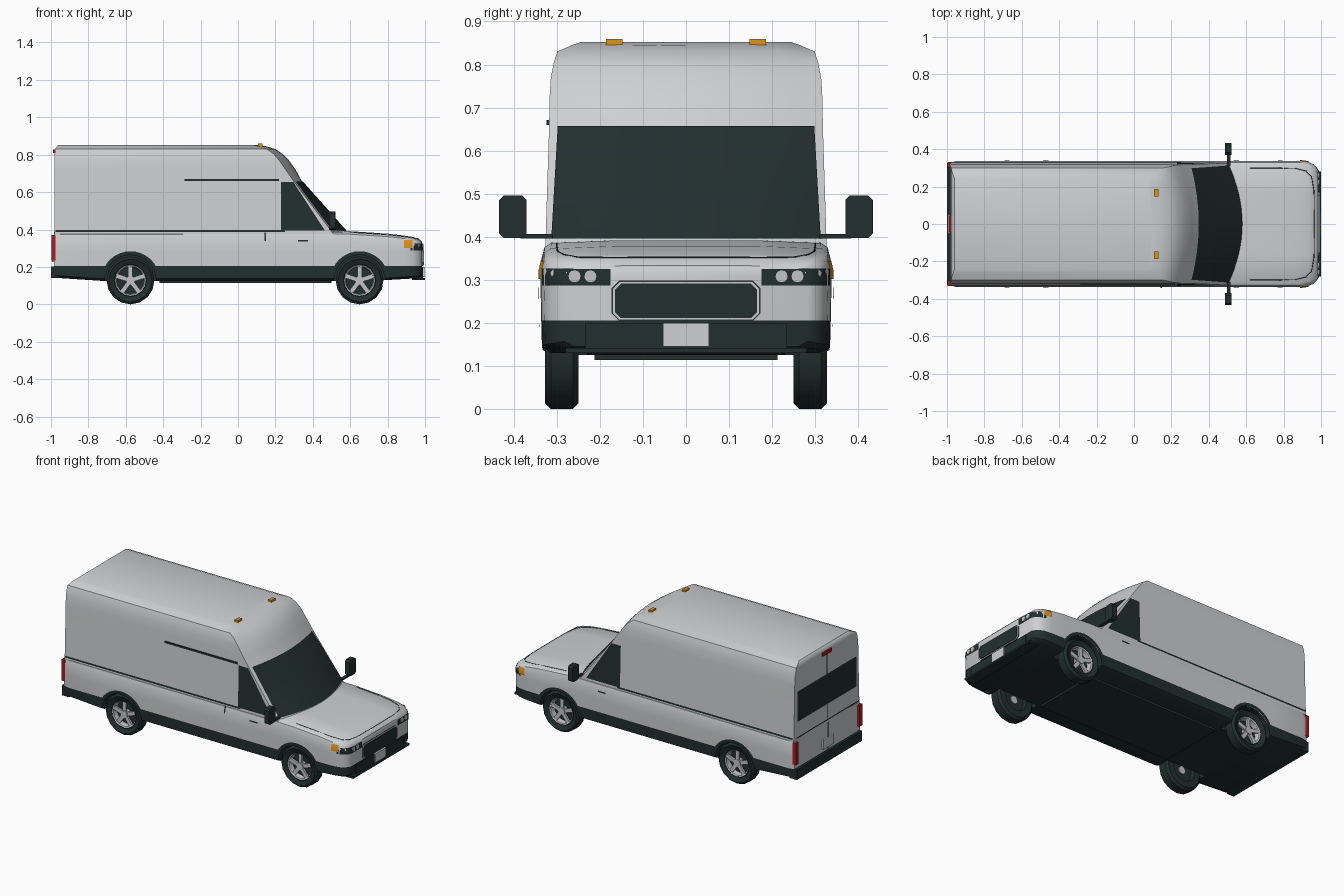
import bpy, bmesh, math
from mathutils import Vector, Matrix
from mathutils.bvhtree import BVHTree

if "Cube" in bpy.data.objects:
    bpy.data.objects.remove(bpy.data.objects["Cube"])


def material(name, rgb):
    m = bpy.data.materials.new(name)
    m.use_nodes = True
    m.diffuse_color = (*rgb, 1)
    m.node_tree.nodes["Principled BSDF"].inputs["Base Color"].default_value = (*rgb, 1)
    return m


PAINT = material("pale grey paint", (0.62, 0.63, 0.64))
DARK = material("dark trim", (0.016, 0.028, 0.028))
AMBER = material("amber lens", (0.72, 0.3, 0.015))
RED = material("red lens", (0.4, 0.012, 0.015))
SILVER = material("silver", (0.55, 0.56, 0.58))


def finish(name, bm, mats, smooth=None, recalc=True):
    if recalc:
        bmesh.ops.recalc_face_normals(bm, faces=bm.faces)
    mesh = bpy.data.meshes.new(name)
    bm.to_mesh(mesh)
    ob = bpy.data.objects.new(name, mesh)
    bpy.context.collection.objects.link(ob)
    for m in mats:
        mesh.materials.append(m)
    if smooth:
        shade(ob, smooth)
    return ob


def shade(ob, angle):
    bpy.ops.object.select_all(action="DESELECT")
    ob.select_set(True)
    bpy.context.view_layer.objects.active = ob
    bpy.ops.object.shade_smooth_by_angle(angle=math.radians(angle))


def box(name, mat, x, y, z):
    """Box from (low, high) pairs on each axis."""
    bm = bmesh.new()
    size = [b - a for a, b in (x, y, z)]
    mid = [(a + b) / 2 for a, b in (x, y, z)]
    bmesh.ops.create_cube(bm, size=1, matrix=Matrix.Translation(mid) @ Matrix.Diagonal((*size, 1)))
    return finish(name, bm, [mat])


def cylinder(name, mat, axis, centre, r, depth, sides=12):
    bm = bmesh.new()
    rot = Vector((0, 0, 1)).rotation_difference(Vector(axis)).to_matrix().to_4x4()
    bmesh.ops.create_cone(bm, cap_ends=True, segments=sides, radius1=r, radius2=r, depth=depth,
                          matrix=Matrix.Translation(centre) @ rot)
    return finish(name, bm, [mat], 35)


def skin(bm, rings, closed=True):
    """Join successive rings of points with quads."""
    rows = [[bm.verts.new(p) for p in ring] for ring in rings]
    n = len(rows[0])
    for a, b in zip(rows, rows[1:]):
        for i in range(n if closed else n - 1):
            j = (i + 1) % n
            bm.faces.new((a[i], a[j], b[j], b[i]))
    return rows


def chamfered_plate(name, mat, x0, x1, w, z0, z1, c, y0=0):
    """Upright plate facing along x, with cut corners."""
    half = [(w - c, z0), (w, z0 + c), (w, z1 - c), (w - c, z1)]
    outline = half + [(-y, z) for y, z in reversed(half)]
    bm = bmesh.new()
    rows = skin(bm, [[(x, y0 + y, z) for y, z in outline] for x in (x0, x1)])
    for row in rows:
        bm.faces.new(row)
    finish(name, bm, [mat])


# Lower body: cross-sections along its length (x, half width, bottom, top)
def section(x, w, low, top):
    half = [(w * 0.92, low), (w * 0.99, low + 0.012), (w * 0.995, 0.205), (w, 0.285),
            (w, 0.7 * top + 0.07), (w * 0.975, top - 0.016), (w * 0.93, top - 0.006), (w * 0.5, top)]
    return [(x, y, z) for y, z in half] + [(x, -y, z) for y, z in reversed(half)]


stations = [(-0.985, 0.328, 0.145, 0.39), (-0.95, 0.337, 0.14, 0.39), (-0.72, 0.337, 0.125, 0.39),
            (0.5, 0.337, 0.125, 0.392), (0.6, 0.337, 0.125, 0.391), (0.8, 0.338, 0.13, 0.378),
            (0.885, 0.337, 0.135, 0.368), (0.935, 0.33, 0.138, 0.36), (0.968, 0.312, 0.14, 0.35),
            (0.985, 0.285, 0.145, 0.333)]
bm = bmesh.new()
rows = skin(bm, [section(*s) for s in stations])
for row in (rows[0], rows[-1]):
    for i in range(len(row) // 2 - 1):
        bm.faces.new((row[i], row[i + 1], row[-2 - i], row[-1 - i]))
for f in bm.faces:
    f.material_index = int(f.calc_center_median().z < 0.205)
lower_body = finish("lower_body", bm, [PAINT, DARK])
trees = [BVHTree.FromBMesh(bm)]

# Upper body: horizontal slices (z, half width, front corner x, front centre x, rear x)
slices = [(0.37, 0.327, 0.515, 0.597, -0.98), (0.655, 0.318, 0.3, 0.343, -0.98),
          (0.72, 0.317, 0.255, 0.308, -0.98), (0.77, 0.314, 0.22, 0.272, -0.98),
          (0.805, 0.307, 0.19, 0.238, -0.98), (0.83, 0.299, 0.155, 0.2, -0.978),
          (0.845, 0.265, 0.115, 0.15, -0.968), (0.852, 0.245, 0.075, 0.1, -0.96)]
bm = bmesh.new()
rings = []
for z, w, edge, mid, rear in slices:
    arc = [k / 4 for k in range(-4, 5)]
    rings.append([(rear, -w, z)] + [(edge + (mid - edge) * (1 - t * t), w * t, z) for t in arc] + [(rear, w, z)])
rows = skin(bm, rings)
bm.faces.new(rows[0])
bm.faces.new(rows[-1])
upper_body = finish("upper_body", bm, [PAINT], 38)
trees.append(BVHTree.FromBMesh(bm))

# Wheel wells cut from the lower body
WHEELS = [("rear", -0.575), ("front", 0.65)]
SIDES = [("left", 1), ("right", -1)]
for end, x in WHEELS:
    for side, s in SIDES:
        cutter = cylinder("well_cutter", PAINT, (0, 1, 0), (x, s * 0.33, 0.128), 0.138, 0.2, 20)
        cutter.data.materials.append(DARK)
        for p in cutter.data.polygons:
            p.material_index = 1
        cutter.hide_render = True
        mod = lower_body.modifiers.new("well", "BOOLEAN")
        mod.operation, mod.solver, mod.object = "DIFFERENCE", "EXACT", cutter
        bpy.context.view_layer.objects.active = lower_body
        bpy.ops.object.modifier_apply(modifier=mod.name)
        bpy.data.objects.remove(cutter)
shade(lower_body, 35)


def drop(d, a, b, lift):
    """Project a 2D point onto the body, looking against direction d."""
    d = Vector(d)
    start = Vector((a, b, 0)) if d.z else Vector((a, 0, b)) if d.y else Vector((0, a, b))
    start += d * 3
    # A tiny nudge catches rays that slip between two faces
    for nudge in (0, 0.0004, -0.0004):
        origin = start + Vector((nudge, nudge, nudge))
        hits = [h for h in (t.ray_cast(origin, -d) for t in trees) if h[0]]
        if hits:
            break
    loc, normal = min(hits, key=lambda h: h[3])[:2]
    return loc + normal * (lift if normal.dot(d) > 0 else -lift)


def panel(name, mat, d, shape, nu=1, nv=1, lift=0.003):
    """Thin panel on the body: shape is four corners or a function of u, v."""
    if not callable(shape):
        p, q, r, s = [Vector(c) for c in shape]
        shape = lambda u, v: p.lerp(q, u).lerp(s.lerp(r, u), v)
    bm = bmesh.new()
    skin(bm, [[drop(d, *shape(i / nu, j / nv), lift) for i in range(nu + 1)] for j in range(nv + 1)], False)
    bm.normal_update()
    for f in bm.faces:
        if f.normal.dot(Vector(d)) < 0:
            f.normal_flip()
    return finish(name, bm, [mat], 40, False)


def rect(a0, a1, b0, b1):
    return [(a0, b0), (a1, b0), (a1, b1), (a0, b1)]


def arch(x):
    """Ring segment over a wheel, kept above the sill's lower edge."""
    def shape(u, v):
        a, r = 0.25 + (math.pi - 0.5) * u, 0.136 + 0.02 * v
        return x + r * math.cos(a), 0.128 + r * math.sin(a)
    return shape


FRONT, BACK = (1, 0, 0), (-1, 0, 0)

# Glass and seams
panel("windscreen", DARK, FRONT, [(-0.312, 0.393), (0.312, 0.393), (0.297, 0.655), (-0.297, 0.655)], 16, 4, 0.004)
panel("rear_window", DARK, BACK, rect(-0.295, 0.295, 0.49, 0.68))
panel("rear_door_seam", DARK, BACK, rect(-0.004, 0.004, 0.4, 0.825), lift=0.005)
panel("rear_lower_seam", DARK, BACK, rect(-0.004, 0.004, 0.21, 0.38), lift=0.005)
panel("rear_waist_seam", DARK, BACK, rect(-0.31, 0.31, 0.391, 0.398), lift=0.008)
for side, s in SIDES:
    d = (0, s, 0)
    panel(side + "_door_window", DARK, d, [(0.23, 0.394), (0.465, 0.394), (0.295, 0.655), (0.23, 0.655)], 2, 2)
    panel(side + "_waist_seam", DARK, d, rect(-0.975, 0.25, 0.387, 0.398), 4, 1, 0.004)
    panel(side + "_door_handle", DARK, d, rect(0.32, 0.375, 0.335, 0.344), lift=0.006)
    for end, x in WHEELS:
        panel(f"{end}_{side}_arch", DARK, d, arch(x), 14, 1, 0.005)
    # Headlamp cluster
    panel(side + "_lamp_band", DARK, FRONT, rect(s * 0.175, s * 0.332, 0.287, 0.325), 10, 2)
    panel(side + "_turn_signal", AMBER, d, rect(0.887, 0.933, 0.302, 0.341), 1, 2, 0.006)
    for y in (0.222, 0.259):
        cylinder(side + "_headlamp", SILVER, FRONT, (0.988, s * y, 0.308), 0.015, 0.009)
    # Tail lamp, roof marker and mirror
    box(side + "_tail_lamp", RED, (-0.998, -0.975), sorted((s * 0.303, s * 0.331)), (0.235, 0.37))
    box(side + "_roof_marker", AMBER, (0.107, 0.13), sorted((s * 0.147, s * 0.186)), (0.838, 0.859))
    chamfered_plate(side + "_mirror", DARK, 0.487, 0.52, 0.032, 0.397, 0.496, 0.011, s * 0.402)
    box(side + "_mirror_arm", DARK, (0.497, 0.515), sorted((s * 0.31, s * 0.385)), (0.396, 0.406))

# Sliding door hardware on one side
box("sliding_door_rail", DARK, (-0.285, 0.22), (-0.324, -0.312), (0.66, 0.671))
panel("sliding_door_handle", DARK, (0, -1, 0), rect(0.141, 0.15, 0.338, 0.385), 1, 3, 0.006)

# Bonnet shut line
half = [(0.62, 0.3), (0.75, 0.3), (0.86, 0.298), (0.92, 0.283), (0.95, 0.25), (0.962, 0.18), (0.964, 0.06)]
path = half + [(x, -y) for x, y in reversed(half)]
curve = bpy.data.curves.new("bonnet_seam", "CURVE")
curve.dimensions, curve.bevel_depth, curve.bevel_resolution = "3D", 0.002, 0
spline = curve.splines.new("POLY")
spline.points.add(len(path) - 1)
for pt, (x, y) in zip(spline.points, path):
    pt.co = (*drop((0, 0, 1), x, y, 0.0005), 1)
curve.materials.append(DARK)
bpy.context.collection.objects.link(bpy.data.objects.new("bonnet_seam", curve))

# Grille
chamfered_plate("grille_edge", DARK, 0.98, 0.987, 0.173, 0.204, 0.298, 0.018)
chamfered_plate("grille_frame", PAINT, 0.98, 0.991, 0.171, 0.206, 0.296, 0.017)
chamfered_plate("grille", DARK, 0.985, 0.994, 0.165, 0.211, 0.291, 0.014)

# Bumpers, plates, floor
box("front_lip", DARK, (0.93, 1.0), (-0.28, 0.28), (0.13, 0.142))
box("front_bumper", DARK, (0.96, 0.99), (-0.235, 0.235), (0.142, 0.198))
box("front_plate", PAINT, (0.985, 0.996), (-0.053, 0.053), (0.145, 0.2))
box("rear_bumper", DARK, (-1.0, -0.95), (-0.325, 0.325), (0.14, 0.203))
box("rear_plate", PAINT, (-0.995, -0.98), (-0.05, 0.05), (0.225, 0.285))
box("high_stop_lamp", RED, (-0.988, -0.97), (-0.045, 0.045), (0.808, 0.828))
box("underfloor", DARK, (-0.42, 0.5), (-0.212, 0.212), (0.113, 0.14))

# Wheels: turned tyre and rim with five spokes
profile = [(0.004, 0.03), (0.072, 0.03), (0.076, 0.062), (0.083, 0.066), (0.087, 0.064), (0.115, 0.077),
           (0.128, 0.064), (0.128, 0.013), (0.115, 0), (0.075, 0), (0.068, 0.022), (0.004, 0.022)]
for end, x in WHEELS:
    for side, s in SIDES:
        def place(r, a, off):
            return (x + r * math.cos(a), s * (0.25 + off), 0.128 + r * math.sin(a))
        bm = bmesh.new()
        rows = skin(bm, [[place(r, math.tau * k / 16, off) for k in range(16)] for r, off in profile])
        for row in (rows[0], rows[-1]):
            bm.faces.new(row)
        rim = {v for row in rows[1:4] for v in row}
        for f in bm.faces:
            f.material_index = int(all(v in rim for v in f.verts))
        finish(f"{end}_{side}_tyre", bm, [DARK, SILVER], 35)
        bm = bmesh.new()
        for k in range(5):
            a = math.pi / 2 + math.tau * k / 5
            m = (Matrix.Translation(place(0.042, a, 0.055)) @ Matrix.Rotation(-a, 4, "Y")
                 @ Matrix.Diagonal((0.07, 0.012, 0.024, 1)))
            bmesh.ops.create_cube(bm, size=1, matrix=m)
        finish(f"{end}_{side}_spokes", bm, [SILVER])
        cylinder(f"{end}_{side}_hub", SILVER, (0, 1, 0), place(0, 0, 0.041), 0.024, 0.05)
